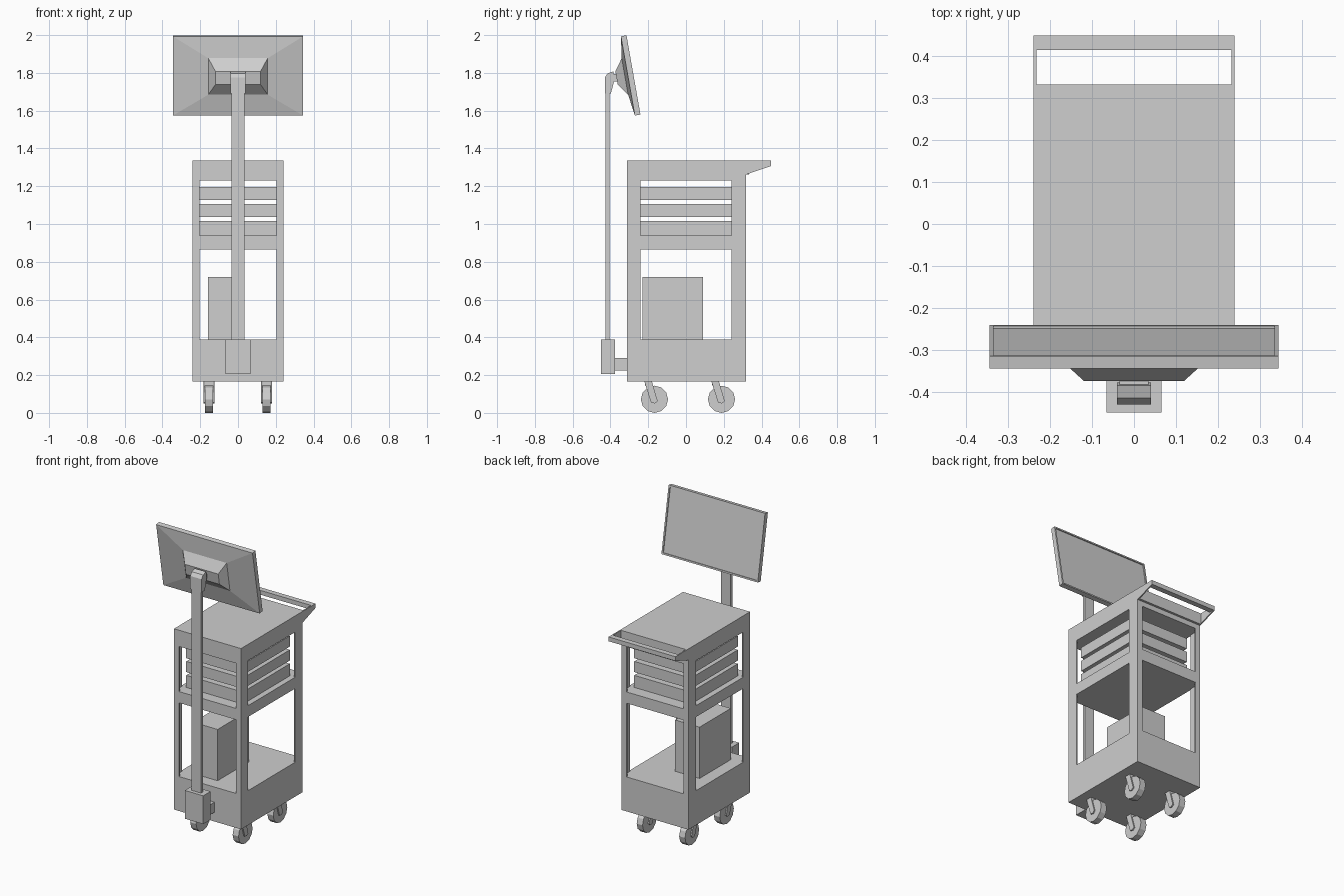
import bpy, bmesh, math
from mathutils import Matrix

if "Cube" in bpy.data.objects:
    bpy.data.objects.remove(bpy.data.objects["Cube"], do_unlink=True)

grey = bpy.data.materials.new("plain grey")
grey.use_nodes = True
grey.diffuse_color = (0.62, 0.62, 0.62, 1)
grey.node_tree.nodes["Principled BSDF"].inputs["Base Color"].default_value = grey.diffuse_color


def finish(name, bm):
    bmesh.ops.recalc_face_normals(bm, faces=bm.faces)
    mesh = bpy.data.meshes.new(name)
    bm.to_mesh(mesh)
    bm.free()
    mesh.materials.append(grey)
    obj = bpy.data.objects.new(name, mesh)
    bpy.context.collection.objects.link(obj)
    return obj


def box(name, x, y, z):
    """Box from (min, max) pairs."""
    bm = bmesh.new()
    bmesh.ops.create_cube(bm, size=1)
    for v in bm.verts:
        v.co = [a + (b - a) * (c + 0.5) for (a, b), c in zip((x, y, z), v.co)]
    return finish(name, bm)


def extrude(name, points, place, direction):
    """Flat outline swept along a direction; place maps 2D points to 3D."""
    bm = bmesh.new()
    face = bm.faces.new([bm.verts.new(place(*p)) for p in points])
    swept = bmesh.ops.extrude_face_region(bm, geom=[face])["geom"]
    bmesh.ops.translate(bm, vec=direction,
                        verts=[v for v in swept if isinstance(v, bmesh.types.BMVert)])
    return finish(name, bm)


def side_plate(name, points, x0, x1):
    return extrude(name, points, lambda y, z: (x0, y, z), (x1 - x0, 0, 0))


# Cabinet dimensions
W, FRONT, BACK, WALL = 0.24, -0.312, 0.318, 0.008
POST_X, POST_F, POST_B = 0.203, -0.24, 0.24

# Solid cabinet levels
for name, z in (("base", (0.165, 0.388)), ("middle_shelf", (0.865, 0.938)),
                ("top", (1.23, 1.335))):
    box("cabinet_" + name, (-W, W), (FRONT, BACK), z)

# Angle-section corner posts
for side, sx in (("right", -1), ("left", 1)):
    for end, outer, inner in (("front", FRONT, POST_F), ("back", BACK, POST_B)):
        t = WALL if outer < 0 else -WALL
        angle = [(W, outer), (W, inner), (W - WALL, inner), (W - WALL, outer + t),
                 (POST_X, outer + t), (POST_X, outer)]
        extrude(f"{end}_{side}_post", angle,
                lambda x, y: (sx * x, y, 0.388), (0, 0, 0.842))

# Stacked units in the upper bay
for i, z in enumerate(((0.938, 1.016), (1.037, 1.106), (1.127, 1.196))):
    box(f"stacked_unit_{i + 1}", (-POST_X, POST_X), (POST_F, POST_B), z)

# Equipment on the lower shelf
box("equipment_box", (-0.16, 0.015), (-0.23, 0.09), (0.388, 0.72))

# Push handle
arm = [(BACK, 1.335), (0.45, 1.335), (0.45, 1.307), (BACK, 1.262)]
for side, sx in (("right", -1), ("left", 1)):
    side_plate(f"{side}_handle_arm", arm, sx * W, sx * (W - WALL))
box("handle_bar", (-W + WALL, W - WALL), (0.415, 0.45), (1.307, 1.335))
box("top_back_lip", (-W + WALL, W - WALL), (BACK, 0.333), (1.262, 1.335))

# Screen pole and its mounts
box("pole_connector", (-0.05, 0.05), (-0.375, FRONT), (0.225, 0.29))
box("pole_mount", (-0.066, 0.066), (-0.45, -0.375), (0.205, 0.388))
box("pole", (-0.034, 0.034), (-0.426, -0.405), (0.388, 1.72))
head = [(-0.43, 1.69), (-0.43, 1.775), (-0.415, 1.797), (-0.385, 1.807),
        (-0.378, 1.765), (-0.398, 1.69)]
side_plate("pole_head", head, -0.041, 0.041)
box("screen_pivot", (-0.035, 0.035), (-0.39, -0.362), (1.755, 1.795))

# Screen: nested rectangles from the recessed glass round to the rear bump
rings = ((-0.006, 0.335, 0.203), (0, 0.335, 0.203), (0, 0.345, 0.213),
         (-0.03, 0.345, 0.213), (-0.046, 0.157, 0.098), (-0.091, 0.12, 0.036))
bm = bmesh.new()
loops = [[bm.verts.new((sx * hx, d, sz * hz))
          for sx, sz in ((-1, -1), (1, -1), (1, 1), (-1, 1))] for d, hx, hz in rings]
for a, b in zip(loops, loops[1:]):
    for i in range(4):
        j = (i + 1) % 4
        bm.faces.new((a[i], a[j], b[j], b[i]))
bm.faces.new(loops[0])
bm.faces.new(loops[-1])
screen = finish("screen", bm)
screen.location = (0, -0.278, 1.789)
screen.rotation_euler.x = math.radians(10)

# Casters
fork = [(-0.053, 0.165), (-0.013, 0.165), (0.017, 0.062), (0.002, 0.05), (-0.018, 0.054)]
for side, cx in (("right", -0.154), ("left", 0.15)):
    for end, cy in (("front", -0.167), ("back", 0.188)):
        label = f"{end}_{side}_caster"
        bm = bmesh.new()
        bmesh.ops.create_cone(bm, cap_ends=True, segments=12, radius1=0.072,
                              radius2=0.072, depth=0.042,
                              matrix=Matrix.Rotation(math.pi / 2, 4, 'Y'))
        wheel = finish(label + "_wheel", bm)
        wheel.location = (cx, cy, 0.072)
        outline = [(cy + y, z) for y, z in fork]
        for s in (-1, 1):
            side_plate(label + "_fork", outline, cx + s * 0.021, cx + s * 0.029)
        box(label + "_bridge", (cx - 0.021, cx + 0.021),
            (cy - 0.051, cy - 0.012), (0.145, 0.165))
